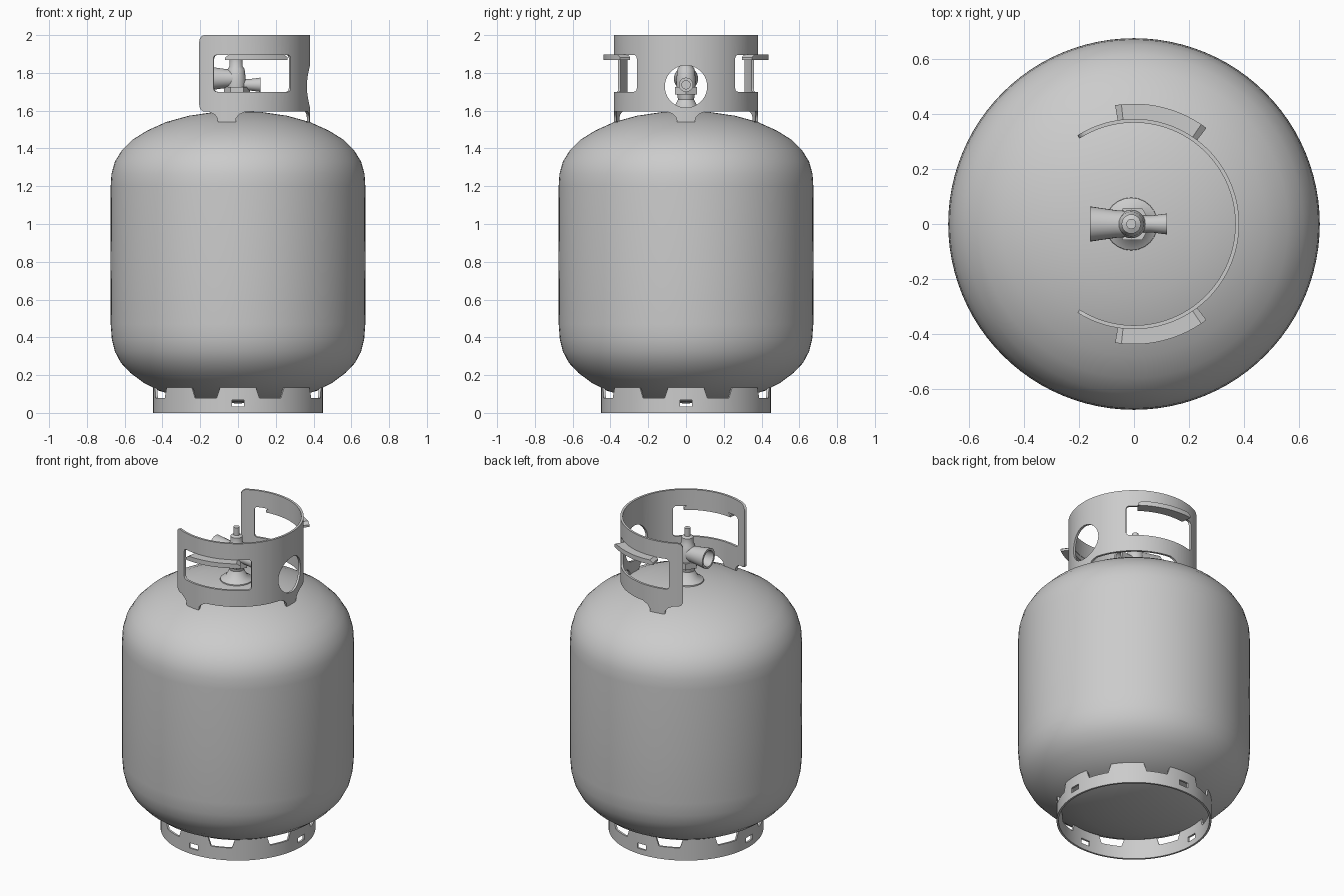
import bpy, bmesh
from math import sin, cos, pi, radians, degrees, ceil
from mathutils import Vector

if "Cube" in bpy.data.objects:
    bpy.data.objects.remove(bpy.data.objects["Cube"])


def finish(name, bm, loc=(0, 0, 0), tilt=0.0):
    bmesh.ops.remove_doubles(bm, verts=bm.verts, dist=1e-5)
    bmesh.ops.recalc_face_normals(bm, faces=bm.faces)
    mesh = bpy.data.meshes.new(name)
    bm.to_mesh(mesh)
    bm.free()
    ob = bpy.data.objects.new(name, mesh)
    bpy.context.collection.objects.link(ob)
    ob.location = loc
    ob.rotation_euler[1] = radians(tilt)
    return ob


def lathe(name, profile, sides, loc=(0, 0, 0), tilt=0.0):
    """Revolve (radius, height) points about z, then tilt about y."""
    bm = bmesh.new()
    vs = [bm.verts.new((r, 0, z)) for r, z in profile]
    es = [bm.edges.new(p) for p in zip(vs, vs[1:])]
    bmesh.ops.spin(bm, geom=vs + es, cent=(0, 0, 0), axis=(0, 0, 1),
                   angle=2 * pi, steps=sides)
    return finish(name, bm, loc, tilt)


def curved_plate(name, columns, r_in, r_out, closed=False, step=4):
    """Solid band from (angle, z low, z high) columns."""
    dense = []
    for a, b in zip(columns, columns[1:]):
        n = max(1, ceil((b[0] - a[0]) / step))
        dense += [Vector(a).lerp(Vector(b), i / n) for i in range(n)]
    if not closed:
        dense.append(Vector(columns[-1]))
    bm = bmesh.new()
    rows = []
    for a, lo, hi in dense:
        c, s = cos(radians(a)), sin(radians(a))
        rows.append([bm.verts.new((r * c, r * s, z)) for r, z in
                     ((r_in, lo), (r_out, lo), (r_out, hi), (r_in, hi))])
    pairs = list(zip(rows, rows[1:]))
    if closed:
        pairs.append((rows[-1], rows[0]))
    else:
        bm.faces.new(rows[0])
        bm.faces.new(rows[-1])
    for p, q in pairs:
        for i in range(4):
            j = (i + 1) % 4
            bm.faces.new((p[i], p[j], q[j], q[i]))
    return finish(name, bm)


def rounded(a0, a1, z0, z1, rad, radius=0.38):
    """Columns of a rounded rectangle wrapped on a cylinder."""
    da = degrees(rad / radius)
    ts = [i * pi / 10 for i in range(6)]
    left = [(a0 + da * (1 - cos(t)), z0 + rad * (1 - sin(t)), z1 - rad * (1 - sin(t))) for t in ts]
    right = [(a0 + a1 - a, lo, hi) for a, lo, hi in reversed(left)]
    return left + right


def cut(ob, cutters):
    bpy.context.view_layer.objects.active = ob
    for c in cutters:
        c.hide_render = True
        mod = ob.modifiers.new("cut", 'BOOLEAN')
        mod.object = c
        mod.solver = 'EXACT'
        bpy.ops.object.modifier_apply(modifier=mod.name)
        bpy.data.objects.remove(c)


# Tank body
lathe("tank_body", [
    (0, 0.05), (0.15, 0.057), (0.3, 0.08), (0.42, 0.118), (0.5, 0.16), (0.57, 0.212),
    (0.62, 0.265), (0.652, 0.325), (0.668, 0.39), (0.674, 0.47), (0.675, 0.8),
    (0.674, 1.2), (0.67, 1.265), (0.652, 1.33), (0.615, 1.39), (0.56, 1.445),
    (0.48, 1.495), (0.38, 1.54), (0.26, 1.573), (0.13, 1.592), (0, 1.598)], 96)

# Foot ring: scalloped top edge and four small drain holes
ring = []
for k in range(8):
    a = 45 * k
    ring += [(a, 0, .16), (a + 11, 0, .16), (a + 14.5, 0, .08), (a + 30.5, 0, .08), (a + 34, 0, .16)]
ring.append((360, 0, .16))
foot = curved_plate("foot_ring", ring, 0.438, 0.45, closed=True)
cut(foot, [curved_plate("drain_cutter", [(a - 4, .035, .068), (a + 4, .035, .068)], 0.4, 0.5)
           for a in (0, 90, 180, 270)])

# Collar: open band standing on three tapered feet
low, top = 1.595, 2.0
cols = rounded(-122.5, 122.5, low, top, 0.035)
for c in (-99, 0, 99):
    for d, z in ((15, low), (10, 1.58), (7.5, 1.56), (7, 1.525)):
        cols += [(c - d, z, top), (c + d, z, top)]
collar = curved_plate("collar", sorted(cols), 0.368, 0.382)

# Collar openings: two hand holes and a round valve port
cutters = []
for s in (-1, 1):
    a0, a1 = sorted((s * 43, s * 110))
    cutters.append(curved_plate("hand_hole_cutter", rounded(a0, a1, 1.70, 1.895, 0.02), 0.3, 0.46))
cutters.append(lathe("port_cutter", [(0, 0), (0.112, 0), (0.112, 0.3), (0, 0.3)], 40,
                     (0.2, 0, 1.728), 90))
cut(collar, cutters)

# Folded grip lips along the tops of the hand holes
for s, side in ((-1, "front"), (1, "back")):
    a0, a1 = sorted((s * 53, s * 99))
    curved_plate(side + "_grip_lip", [(a0, 1.868, 1.882), (a0 + 3, 1.868, 1.897),
                                      (a1 - 3, 1.868, 1.897), (a1, 1.868, 1.882)], 0.37, 0.437)

# Valve: stem body, hex nut, wide outlet to -x, narrow nozzle to +x
lathe("valve_body", [(0, 1.57), (0.1, 1.57), (0.095, 1.6), (0.062, 1.62), (0.042, 1.66),
                     (0.05, 1.7), (0.052, 1.76), (0.045, 1.82), (0.035, 1.835), (0.035, 1.872),
                     (0.018, 1.88), (0.018, 1.93), (0, 1.93)], 24, (-0.01, 0, 0))
lathe("valve_nut", [(0, 1.685), (0.068, 1.685), (0.068, 1.725), (0, 1.725)], 6, (-0.005, 0, 0))
lathe("valve_outlet", [(0, 0), (0.046, 0), (0.05, 0.06), (0.064, 0.155), (0.05, 0.155),
                       (0.044, 0.07), (0, 0.07)], 28, (-0.005, 0, 1.77), -90)
lathe("valve_nozzle", [(0, 0), (0.03, 0), (0.03, 0.06), (0.038, 0.12), (0.022, 0.12),
                       (0.022, 0.08), (0, 0.08)], 24, (0, 0, 1.737), 90)

# Smooth shading with crisp edges
bpy.ops.object.select_all(action='SELECT')
bpy.context.view_layer.objects.active = collar
bpy.ops.object.shade_smooth_by_angle(angle=radians(35))
